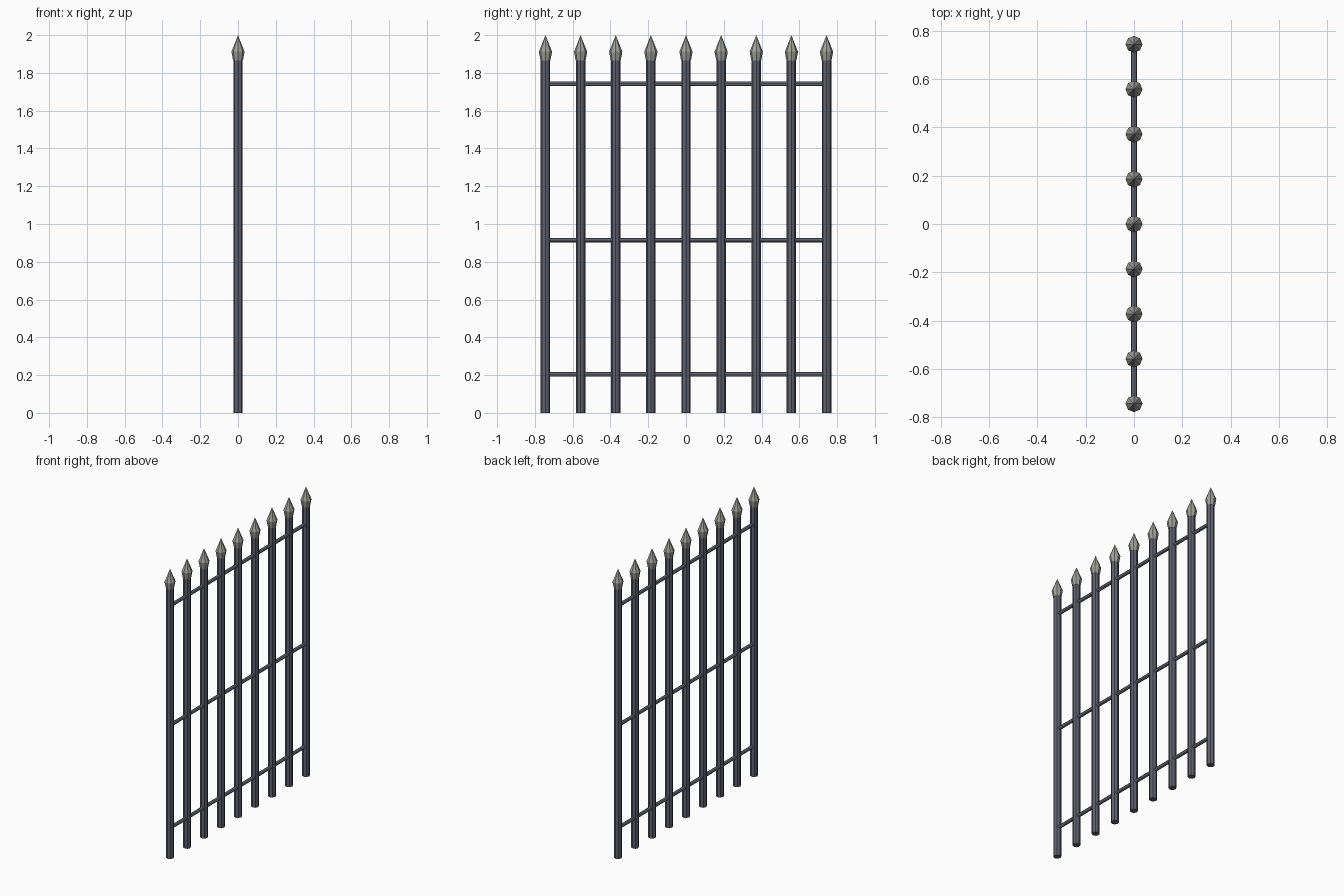
import bpy, bmesh, math

if "Cube" in bpy.data.objects:
    bpy.data.objects.remove(bpy.data.objects["Cube"])


def material(name, rgb):
    m = bpy.data.materials.new(name)
    m.diffuse_color = (*rgb, 1)
    m.use_nodes = True
    m.node_tree.nodes["Principled BSDF"].inputs["Base Color"].default_value = m.diffuse_color
    return m


BAR = material("dark slate iron", (0.115, 0.12, 0.16))
RAIL = material("lighter slate iron", (0.19, 0.195, 0.255))
TIP = material("warm grey steel", (0.36, 0.36, 0.32))
SIDES = 8


def turned(name, profile, loc, mat, along_y=False):
    """Flat-faced solid turned from (radius, height) points."""
    bm = bmesh.new()
    rings = []
    for r, h in profile:
        if r == 0:
            rings.append([bm.verts.new((0, 0, h))])
        else:
            rings.append([bm.verts.new((r * math.cos(2 * math.pi * i / SIDES),
                                        r * math.sin(2 * math.pi * i / SIDES), h))
                          for i in range(SIDES)])
    for a, b in zip(rings, rings[1:]):
        for i in range(SIDES):
            j = (i + 1) % SIDES
            if len(b) == 1:
                bm.faces.new((a[i], a[j], b[0]))
            else:
                bm.faces.new((a[i], a[j], b[j], b[i]))
    for ring in (rings[0], rings[-1]):
        if len(ring) > 1:
            bm.faces.new(ring)
    bmesh.ops.recalc_face_normals(bm, faces=bm.faces[:])
    me = bpy.data.meshes.new(name)
    bm.to_mesh(me)
    bm.free()
    me.materials.append(mat)
    ob = bpy.data.objects.new(name, me)
    ob.location = loc
    if along_y:
        ob.rotation_euler.x = -math.pi / 2
    bpy.context.collection.objects.link(ob)
    return ob


# upright bars with spear tips
for k in range(9):
    y = (k - 4) * 0.186
    turned("upright_bar", [(0.025, 0), (0.025, 1.87)], (0, y, 0), BAR)
    turned("spear_tip", [(0.026, 1.865), (0.035, 1.912), (0, 2.0)], (0, y, 0), TIP)

# horizontal rails
for z in (0.205, 0.915, 1.743):
    turned("cross_rail", [(0.012, -0.744), (0.012, 0.744)], (0, 0, z), RAIL, True)
